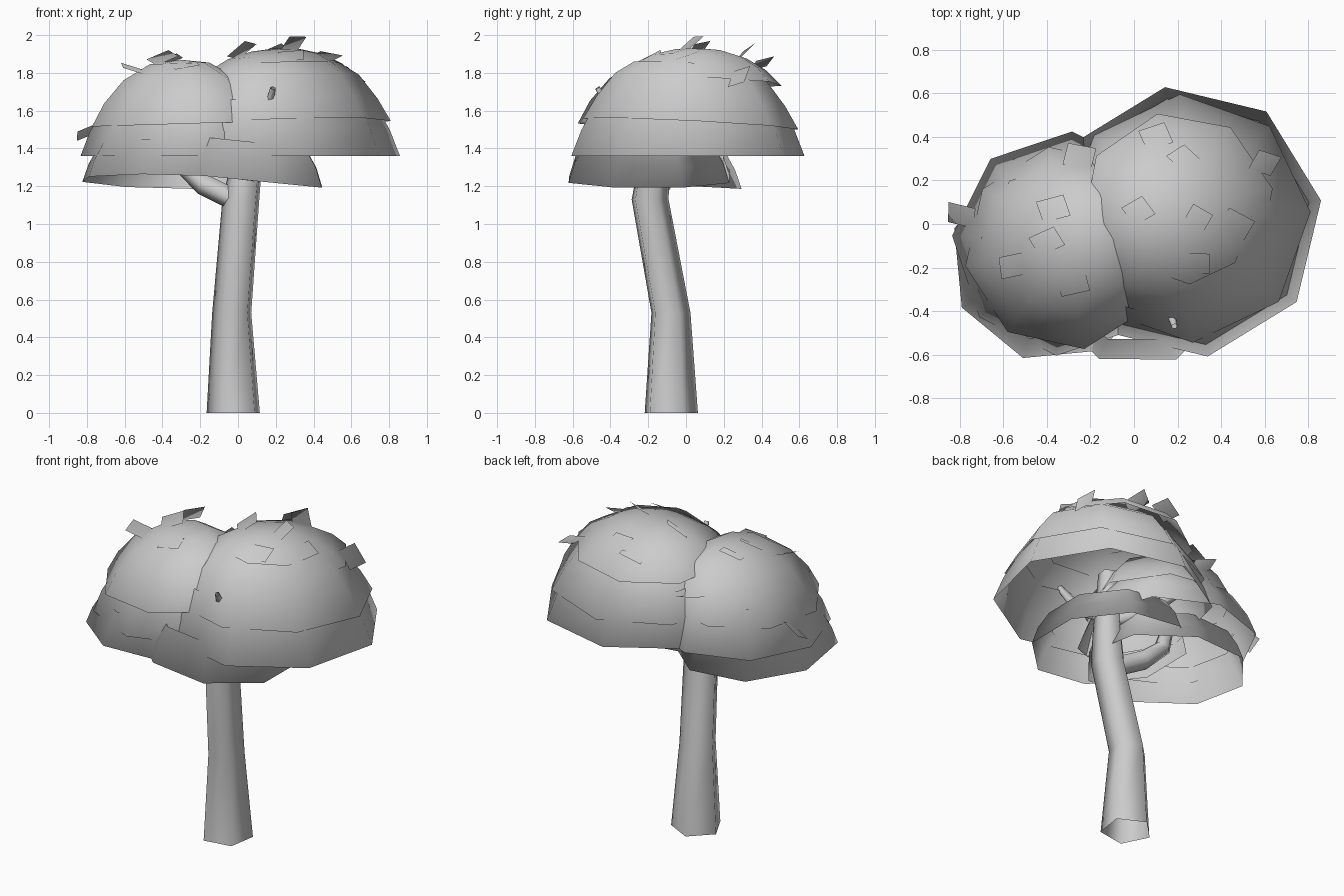
import bpy, math, random
from mathutils import Vector, Matrix

if "Cube" in bpy.data.objects:
    bpy.data.objects.remove(bpy.data.objects["Cube"])

random.seed(4)


def make(name, verts, faces, centre=None):
    """Smooth mesh; with a centre, normals radiate from it for soft foliage shading."""
    me = bpy.data.meshes.new(name)
    me.from_pydata([tuple(v) for v in verts], [], faces)
    for p in me.polygons:
        p.use_smooth = True
    if centre is not None:
        me.normals_split_custom_set_from_vertices(
            [tuple((v.co - Vector(centre)).normalized()) for v in me.vertices])
    ob = bpy.data.objects.new(name, me)
    bpy.context.collection.objects.link(ob)
    return ob


def tube(name, path, sides, phase=0, flat=True):
    """Open tube; path of (x, y, z, radius); flat keeps sections horizontal."""
    verts, faces = [], []
    for i, (x, y, z, r) in enumerate(path):
        a = Vector(path[max(i - 1, 0)][:3])
        b = Vector(path[min(i + 1, len(path) - 1)][:3])
        q = Matrix() if flat else (b - a).to_track_quat('Z', 'Y').to_matrix().to_4x4()
        for k in range(sides):
            t = math.radians(phase) + 2 * math.pi * k / sides
            verts.append(Vector((x, y, z)) + q @ Vector((r * math.cos(t), r * math.sin(t), 0)))
    for i in range(len(path) - 1):
        for k in range(sides):
            n = (k + 1) % sides
            faces.append((i * sides + k, i * sides + n, (i + 1) * sides + n, (i + 1) * sides + k))
    return make(name, verts, faces)


def soft_centre(x):
    """Origin of the foliage normals for a given side of the crown."""
    return (0.13, 0.03, 1.5) if x > -0.06 else (-0.2, -0.06, 1.46)


def canopy(name, cx, cy, profile, sides=8, phase=0, tilt=(0, 0)):
    """Open foliage shell; profile of (radius, z) from rim upward, radius 0 closes it."""
    verts, faces = [], []
    for i, (r, z) in enumerate(profile):
        if r == 0:
            verts.append((cx, cy, z))
            break
        for k in range(sides):
            t = math.radians(phase) + 2 * math.pi * k / sides
            dx, dy = r * math.cos(t), r * math.sin(t)
            verts.append((cx + dx, cy + dy, z + tilt[0] * dx + tilt[1] * dy))
    for i in range(len(profile) - 1):
        for k in range(sides):
            n = (k + 1) % sides
            if profile[i + 1][0] == 0:
                faces.append((i * sides + k, i * sides + n, len(verts) - 1))
            else:
                faces.append((i * sides + k, i * sides + n, (i + 1) * sides + n, (i + 1) * sides + k))
    return make(name, verts, faces, soft_centre(cx))


# Trunk and branches
tube("trunk", [(-0.018, -0.085, 0, 0.15), (-0.028, -0.085, 0.53, 0.11),
               (0.02, -0.195, 1.13, 0.104), (0.045, -0.175, 1.3, 0.09),
               (0.07, -0.14, 1.68, 0.06)], 5, -45)
tube("left_branch", [(0.0, -0.19, 1.12, 0.06), (-0.18, -0.14, 1.21, 0.06),
                     (-0.28, -0.08, 1.3, 0.05), (-0.34, -0.06, 1.55, 0.03)], 5, 0, False)
tube("upper_branch", [(0.05, -0.16, 1.38, 0.05), (-0.1, 0.0, 1.43, 0.04),
                      (-0.22, 0.1, 1.55, 0.03)], 5, 0, False)
tube("front_branch", [(0.06, -0.16, 1.4, 0.045), (0.14, -0.32, 1.5, 0.035),
                      (0.185, -0.47, 1.72, 0.015)], 5, 0, False)

# Right foliage: three overlapping shells
canopy("right_foliage_lower", 0.24, 0.01,
       [(0.625, 1.36), (0.57, 1.5), (0.48, 1.66)], phase=9)
canopy("right_foliage_middle", 0.24, 0.025,
       [(0.57, 1.53), (0.5, 1.65), (0.4, 1.78), (0.3, 1.845)], phase=3, tilt=(0.03, -0.05))
canopy("right_foliage_top", 0.2, 0.07,
       [(0.445, 1.75), (0.36, 1.83), (0.26, 1.885), (0.13, 1.92), (0, 1.93)],
       phase=12, tilt=(0.06, -0.03))

# Left foliage: three overlapping shells
canopy("left_foliage_lower", -0.37, -0.16,
       [(0.475, 1.225), (0.44, 1.32), (0.38, 1.42)], phase=28, tilt=(-0.02, -0.08))
canopy("left_foliage_middle", -0.32, -0.09,
       [(0.515, 1.36), (0.465, 1.49), (0.38, 1.62)], phase=41)
canopy("left_foliage_top", -0.31, -0.11,
       [(0.47, 1.53), (0.405, 1.65), (0.3, 1.77), (0.16, 1.85), (0, 1.87)],
       phase=10, tilt=(0.03, 0))

# Front skirt beneath both domes
canopy("front_foliage_skirt", 0.02, -0.195,
       [(0.46, 1.235), (0.425, 1.34), (0.36, 1.44)], phase=22, tilt=(-0.1, 0))

# Loose leaf cards: x, y, z, heading in degrees, upward tilt in degrees
leaves = [(0.1, 0.4, 1.85, 25, 15), (0.23, 0.3, 1.9, 130, 20), (0.6, 0.28, 1.78, -30, -30),
          (0.02, 0.06, 1.92, 40, 25), (0.29, 0.02, 1.95, 65, 20), (0.47, 0.0, 1.89, -30, 0),
          (0.28, -0.18, 1.89, 0, 5), (0.56, -0.25, 1.7, -40, -45),
          (-0.25, 0.31, 1.66, 165, 10), (-0.37, 0.07, 1.87, 20, 12),
          (-0.4, -0.08, 1.88, 30, 12), (-0.55, -0.19, 1.82, 5, -20),
          (-0.28, -0.27, 1.84, 15, 5), (-0.79, 0.04, 1.49, 175, -25)]
for i, (x, y, z, head, up) in enumerate(leaves):
    m = (Matrix.Translation((x, y, z)) @ Matrix.Rotation(0.35, 4, 'X')
         @ Matrix.Rotation(math.radians(head), 4, 'Z')
         @ Matrix.Rotation(math.radians(-up), 4, 'Y')
         @ Matrix.Rotation(random.uniform(-0.2, 0.2), 4, 'X'))
    card = [m @ Vector((sx * 0.068, sy * 0.052, 0)) for sx, sy in ((-1, -1), (1, -1), (1, 1), (-1, 1))]
    make(f"loose_leaf_{i + 1}", card, [(0, 1, 2, 3)], soft_centre(x))
